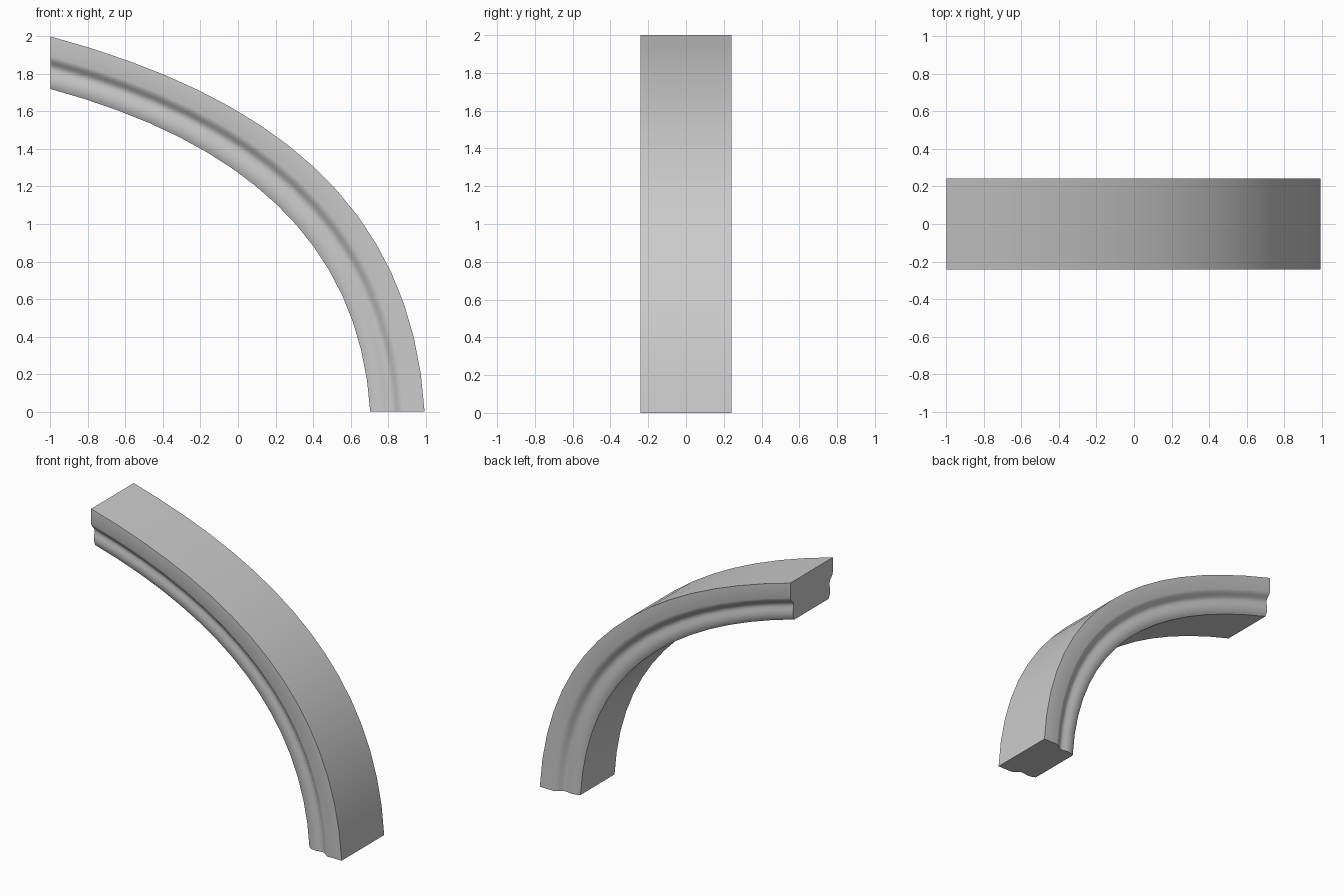
import bpy, bmesh, math
from mathutils import Vector
from mathutils.geometry import interpolate_bezier

if "Cube" in bpy.data.objects:
    bpy.data.objects.remove(bpy.data.objects["Cube"], do_unlink=True)

STEPS = 17
HALF_WIDTH = 0.242

# Grey plaster
plaster = bpy.data.materials.new("grey_plaster")
plaster.use_nodes = True
colour = (0.6, 0.6, 0.6, 1)
plaster.diffuse_color = colour
plaster.node_tree.nodes["Principled BSDF"].inputs["Base Color"].default_value = colour


def arc(start, handle_a, handle_b, end):
    """Curve in the xz plane, from the foot to the crown."""
    points = [Vector((x, 0, z)) for x, z in (start, handle_a, handle_b, end)]
    return interpolate_bezier(*points, STEPS)


# Outer and inner edges of the arch
outer = arc((0.995, 0), (0.93, 1.12), (0.15, 1.69), (-1, 2))
inner = arc((0.705, 0), (0.65, 0.92), (0, 1.45), (-1, 1.72))

# Moulded side: (fraction from outer to inner edge, inset)
side = [(0, 0), (0.38, 0), (0.44, 0.006), (0.49, 0.018), (0.54, 0.031),
        (0.59, 0.038), (0.65, 0.038), (0.73, 0.033), (0.81, 0.031),
        (0.89, 0.034), (0.95, 0.04), (1, 0.048)]
section = [(f, inset - HALF_WIDTH) for f, inset in side]
section += [(f, -y) for f, y in reversed(section)]

# Sweep the section along the arch and cap both ends
bm = bmesh.new()
rings = []
for o, i in zip(outer, inner):
    rings.append([bm.verts.new(o.lerp(i, f) + Vector((0, y, 0))) for f, y in section])
count = len(section)
for a, b in zip(rings, rings[1:]):
    for k in range(count):
        n = (k + 1) % count
        bm.faces.new((a[k], a[n], b[n], b[k]))
bm.faces.new(rings[0])
bm.faces.new(rings[-1])
bmesh.ops.recalc_face_normals(bm, faces=bm.faces)

mesh = bpy.data.meshes.new("arch_moulding")
bm.to_mesh(mesh)
bm.free()
mesh.materials.append(plaster)
arch = bpy.data.objects.new("arch_moulding", mesh)
bpy.context.collection.objects.link(arch)

# Smooth the sweep, keep the corners crisp
bpy.ops.object.select_all(action="DESELECT")
arch.select_set(True)
bpy.context.view_layer.objects.active = arch
bpy.ops.object.shade_smooth_by_angle(angle=math.radians(35))
